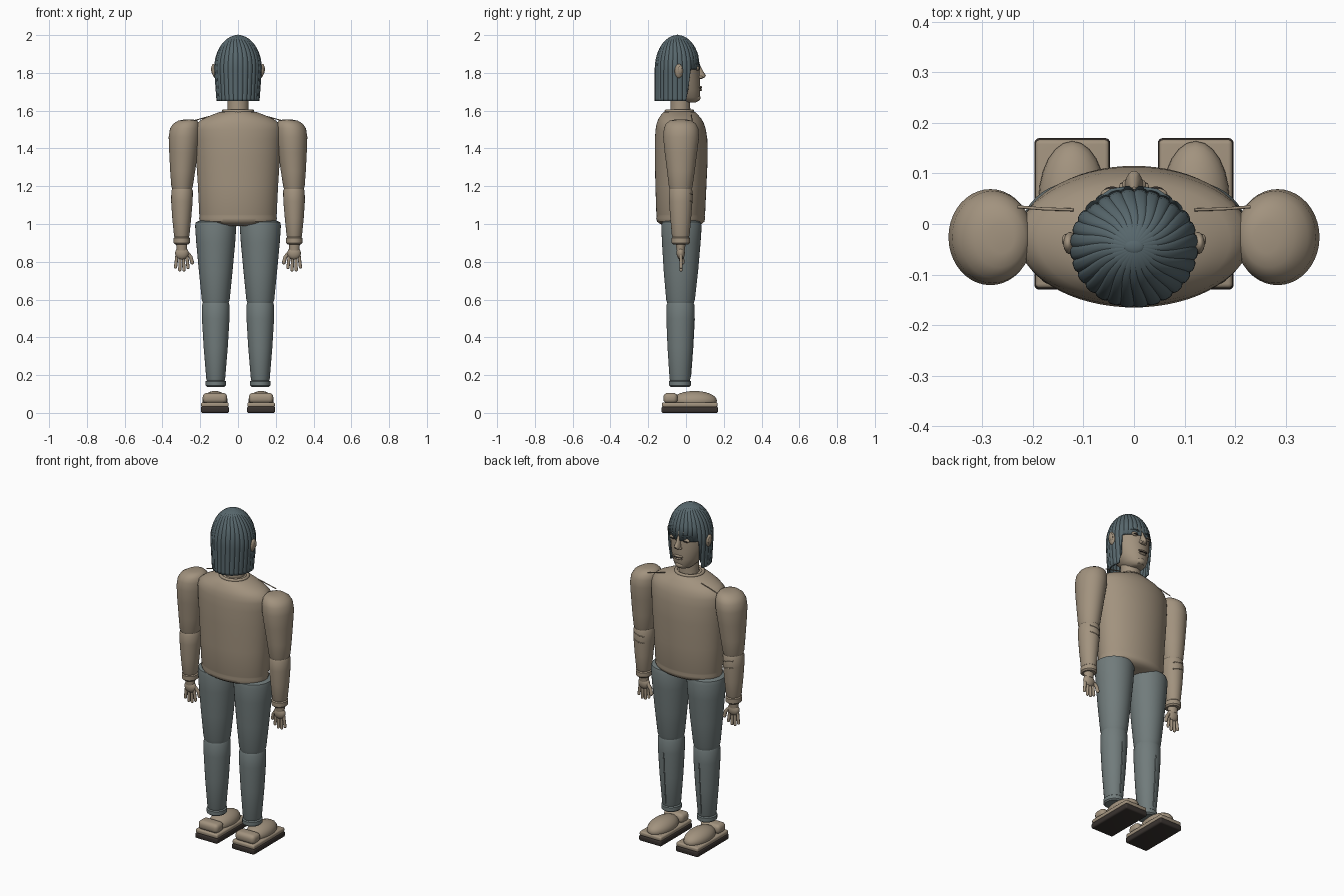
import bpy, bmesh, math
from mathutils import Vector


def material(name, rgb):
    m = bpy.data.materials.new(name)
    m.diffuse_color = (*rgb, 1)
    return m


TAN = material("warm tan", (0.36, 0.29, 0.21))
TROUSER = material("slate grey", (0.165, 0.20, 0.20))
HAIR = material("dark blue grey", (0.095, 0.135, 0.15))
DARK = material("dark brown", (0.04, 0.032, 0.028))


def finish(name, bm, mat, angle=40):
    bmesh.ops.recalc_face_normals(bm, faces=bm.faces)
    me = bpy.data.meshes.new(name)
    bm.to_mesh(me)
    bm.free()
    me.materials.append(mat)
    ob = bpy.data.objects.new(name, me)
    bpy.context.collection.objects.link(ob)
    bpy.ops.object.select_all(action='DESELECT')
    ob.select_set(True)
    bpy.context.view_layer.objects.active = ob
    bpy.ops.object.shade_smooth_by_angle(angle=math.radians(angle))
    return ob


def loft(name, rings, mat, n=40):
    """Stack of ellipses given as (z, centre x, centre y, radius x, radius y)."""
    bm = bmesh.new()
    loops = []
    for z, cx, cy, rx, ry in rings:
        loops.append([bm.verts.new((cx + rx * math.cos(2 * math.pi * i / n),
                                    cy + ry * math.sin(2 * math.pi * i / n), z)) for i in range(n)])
    for a, b in zip(loops, loops[1:]):
        for i in range(n):
            bm.faces.new((a[i], a[(i + 1) % n], b[(i + 1) % n], b[i]))
    bm.faces.new(loops[0])
    bm.faces.new(loops[-1])
    return finish(name, bm, mat)


def ball(name, loc, radii, mat, tilt=0):
    bm = bmesh.new()
    bmesh.ops.create_uvsphere(bm, u_segments=24, v_segments=14, radius=1)
    bmesh.ops.scale(bm, vec=radii, verts=bm.verts)
    ob = finish(name, bm, mat)
    ob.location = loc
    ob.rotation_euler.y = tilt
    return ob


def block(name, loc, size, mat, bevel):
    bm = bmesh.new()
    bmesh.ops.create_cube(bm, size=1)
    bmesh.ops.scale(bm, vec=size, verts=bm.verts)
    bmesh.ops.bevel(bm, geom=bm.edges[:], offset=bevel, segments=4, affect='EDGES', profile=0.5)
    ob = finish(name, bm, mat)
    ob.location = loc
    return ob


def tube(name, pts, r, mat, cyclic=False):
    cu = bpy.data.curves.new(name, 'CURVE')
    cu.dimensions = '3D'
    cu.bevel_depth = r
    cu.bevel_resolution = 3
    cu.use_fill_caps = True
    sp = cu.splines.new('POLY')
    sp.points.add(len(pts) - 1)
    for p, co in zip(sp.points, pts):
        p.co = (*co, 1)
    sp.use_cyclic_u = cyclic
    sp.use_smooth = True
    cu.materials.append(mat)
    ob = bpy.data.objects.new(name, cu)
    bpy.context.collection.objects.link(ob)


def oval(z, cx, cy, rx, ry, n=40):
    return [(cx + rx * math.cos(2 * math.pi * i / n), cy + ry * math.sin(2 * math.pi * i / n), z)
            for i in range(n)]


# Sweater body with hem and collar
loft("sweater", [
    (0.99, 0, -0.025, 0.13, 0.08), (1.0, 0, -0.027, 0.17, 0.11), (1.012, 0, -0.028, 0.2, 0.125),
    (1.03, 0, -0.028, 0.206, 0.13), (1.043, 0, -0.028, 0.203, 0.127), (1.05, 0, -0.028, 0.205, 0.129),
    (1.2, 0, -0.027, 0.212, 0.135), (1.35, 0, -0.025, 0.222, 0.14), (1.45, 0, -0.026, 0.228, 0.139),
    (1.50, 0, -0.028, 0.23, 0.133), (1.53, 0, -0.03, 0.222, 0.126), (1.555, 0, -0.032, 0.19, 0.115),
    (1.575, 0, -0.034, 0.145, 0.1), (1.592, 0, -0.035, 0.1, 0.085), (1.6, 0, -0.035, 0.06, 0.06)], TAN, 64)
tube("collar", oval(1.597, 0, -0.035, 0.077, 0.07), 0.009, TAN, True)
loft("neck", [(1.57, 0, -0.03, 0.058, 0.056), (1.62, 0, -0.03, 0.055, 0.052), (1.70, 0, -0.03, 0.056, 0.053)], TAN)

# Head and face
loft("head", [
    (1.643, 0, 0.015, 0.025, 0.035), (1.65, 0, 0.01, 0.045, 0.055), (1.67, 0, -0.005, 0.065, 0.077),
    (1.71, 0, -0.022, 0.086, 0.097), (1.76, 0, -0.032, 0.098, 0.106), (1.82, 0, -0.038, 0.106, 0.109),
    (1.87, 0, -0.042, 0.106, 0.108), (1.91, 0, -0.045, 0.095, 0.095), (1.95, 0, -0.045, 0.072, 0.072),
    (1.975, 0, -0.045, 0.035, 0.035)], TAN)
loft("nose", [(1.768, 0, 0.072, 0.009, 0.012), (1.776, 0, 0.075, 0.019, 0.024), (1.787, 0, 0.075, 0.018, 0.03),
              (1.81, 0, 0.07, 0.012, 0.02), (1.845, 0, 0.064, 0.008, 0.009)], TAN, 20)
ball("upper_lip", (0, 0.074, 1.725), (0.03, 0.012, 0.006), TAN)
ball("lower_lip", (0, 0.071, 1.71), (0.025, 0.013, 0.007), TAN)
ball("mouth_line", (0, 0.078, 1.718), (0.028, 0.008, 0.002), DARK)
ball("chin", (0, 0.055, 1.668), (0.03, 0.022, 0.02), TAN)
for s in (1, -1):
    ball("eyelid", (s * 0.043, 0.06, 1.824), (0.023, 0.011, 0.012), TAN)
    ball("eye", (s * 0.043, 0.066, 1.821), (0.016, 0.008, 0.005), DARK)
    tube("eyebrow", [(s * 0.02, 0.07, 1.845), (s * 0.045, 0.066, 1.852), (s * 0.068, 0.05, 1.845)], 0.004, HAIR)
    ball("nostril_wing", (s * 0.015, 0.076, 1.777), (0.009, 0.012, 0.008), TAN)
    ball("ear", (s * 0.126, -0.038, 1.81), (0.013, 0.022, 0.038), TAN, s * 0.15)
    ball("ear_inner", (s * 0.135, -0.032, 1.812), (0.007, 0.012, 0.022), TAN, s * 0.15)


# Bobbed hair: swirling lobes, long at sides and back, short over the face
def hair_cap(lobes=28, per=6, rows=30):
    bm = bmesh.new()
    n = lobes * per
    grid = []
    for r in range(rows + 1):
        row = []
        for i in range(n):
            a = 2 * math.pi * i / n
            off = abs((math.degrees(a) + 180) % 360 - 180)
            t = min(max((off - 46) / 24, 0), 1)
            bottom = 1.888 - 0.238 * t * t * (3 - 2 * t)
            f = 0.01 + 0.99 * r / rows
            top_angle = math.acos(max(min((max(bottom, 1.82) - 1.82) / 0.18, 1), 0))
            arc = top_angle * 0.18
            total = arc + max(1.82 - bottom, 0)
            d = f * total
            if d < arc:
                z, rad = 1.82 + 0.18 * math.cos(d / 0.18), math.sin(d / 0.18)
            else:
                z, rad = 1.82 - (d - arc), 1
            groove = 1 - 0.035 * (1 - abs(math.sin(math.pi * i / per))) ** 2
            pinch = 1 - 0.10 * max((1.82 - z) / 0.17, 0)
            b = a + 0.25 * (1 - rad) * math.sin(math.pi * rad)
            row.append(bm.verts.new((0.127 * rad * groove * pinch * math.sin(b),
                                     -0.045 + 0.121 * rad * groove * math.cos(b), z)))
        grid.append(row)
    for p, q in zip(grid, grid[1:]):
        for i in range(n):
            j = (i + 1) % n
            bm.faces.new((p[i], p[j], q[j], q[i]))
    bm.faces.new(grid[0])
    ob = finish("hair", bm, HAIR, 30)
    sol = ob.modifiers.new("thickness", 'SOLIDIFY')
    sol.thickness = 0.01
    sol.offset = -1


hair_cap()
ball("crown_whorl", (0, -0.045, 1.996), (0.02, 0.014, 0.006), HAIR)

for s in (1, -1):
    # Sleeves
    loft("upper_sleeve", [(z, s * x, y, a, b) for z, x, y, a, b in [
        (1.553, 0.262, -0.028, 0.025, 0.03), (1.547, 0.266, -0.028, 0.05, 0.058),
        (1.53, 0.274, -0.027, 0.07, 0.08), (1.505, 0.28, -0.026, 0.08, 0.091),
        (1.46, 0.284, -0.026, 0.083, 0.095), (1.38, 0.288, -0.027, 0.076, 0.086),
        (1.28, 0.293, -0.027, 0.066, 0.073), (1.2, 0.296, -0.028, 0.057, 0.063),
        (1.18, 0.296, -0.028, 0.05, 0.056)]], TAN)
    loft("lower_sleeve", [(z, s * x, y, a, b) for z, x, y, a, b in [
        (1.192, 0.296, -0.028, 0.05, 0.055), (1.175, 0.296, -0.028, 0.057, 0.062),
        (1.12, 0.297, -0.028, 0.057, 0.062), (1.03, 0.298, -0.028, 0.05, 0.055),
        (0.94, 0.298, -0.028, 0.041, 0.047), (0.93, 0.298, -0.028, 0.038, 0.043),
        (0.925, 0.298, -0.028, 0.044, 0.048), (0.9, 0.298, -0.028, 0.044, 0.048),
        (0.892, 0.298, -0.028, 0.036, 0.04)]], TAN)
    for k in (0, 1):
        tube("elbow_crease", [(s * (0.296 + 0.05 * u), -0.028 + 0.062 * math.sqrt(1 - 0.77 * u * u),
                               1.155 - 0.04 * k + 0.01 * u) for u in (-0.7, -0.35, 0, 0.35, 0.7)], 0.003, TAN)
    tube("shoulder_seam", [(s * 0.12, 0.028, 1.577), (s * 0.18, 0.03, 1.562), (s * 0.23, 0.034, 1.548)], 0.003, TAN)

    # Hands
    loft("wrist", [(0.9, s * 0.298, -0.028, 0.03, 0.026), (0.86, s * 0.298, -0.028, 0.027, 0.022)], TAN, 24)
    ball("palm", (s * 0.297, -0.028, 0.846), (0.036, 0.022, 0.035), TAN)
    for k in range(4):
        x = 0.272 + 0.017 * k
        low = (0.77, 0.757, 0.757, 0.772)[k]
        tip = x + (k - 1.5) * 0.005
        tube("finger", [(s * x, -0.028, 0.835), (s * tip, -0.026, low)], 0.0085, TAN)
        ball("fingertip", (s * tip, -0.026, low), (0.0085, 0.0085, 0.009), TAN)
    tube("thumb", [(s * 0.272, -0.025, 0.85), (s * 0.25, -0.02, 0.825), (s * 0.243, -0.018, 0.797)], 0.01, TAN)
    ball("thumb_tip", (s * 0.243, -0.018, 0.797), (0.01, 0.01, 0.011), TAN)

    # Trousers
    cx = s * 0.118
    loft("thigh", [(z, cx, y, a, b) for z, y, a, b in [
        (1.018, -0.025, 0.085, 0.085), (1.01, -0.025, 0.105, 0.102), (0.99, -0.024, 0.109, 0.107),
        (0.9, -0.025, 0.103, 0.102), (0.75, -0.027, 0.089, 0.091), (0.6, -0.029, 0.074, 0.076),
        (0.575, -0.029, 0.066, 0.068)]], TROUSER)
    loft("shin", [(z, cx, y, a, b) for z, y, a, b in [
        (0.59, -0.029, 0.066, 0.066), (0.57, -0.029, 0.073, 0.074), (0.5, -0.03, 0.073, 0.074),
        (0.35, -0.031, 0.064, 0.067), (0.18, -0.032, 0.05, 0.055), (0.172, -0.032, 0.047, 0.052),
        (0.167, -0.032, 0.054, 0.058), (0.145, -0.032, 0.054, 0.058), (0.138, -0.032, 0.047, 0.05)]], TROUSER)
    tube("trouser_crease", [(cx, 0.024, 0.19), (cx, 0.036, 0.35), (cx, 0.044, 0.5)], 0.003, TROUSER)

    # Shoes
    sx = s * 0.122
    block("outsole", (sx, 0.02, 0.017), (0.15, 0.3, 0.034), DARK, 0.01)
    block("midsole", (sx, 0.02, 0.043), (0.146, 0.294, 0.026), TAN, 0.009)
    ball("shoe_upper", (sx, 0.045, 0.064), (0.067, 0.119, 0.052), TAN)
    block("shoe_heel", (sx, -0.082, 0.078), (0.13, 0.075, 0.055), TAN, 0.022)
